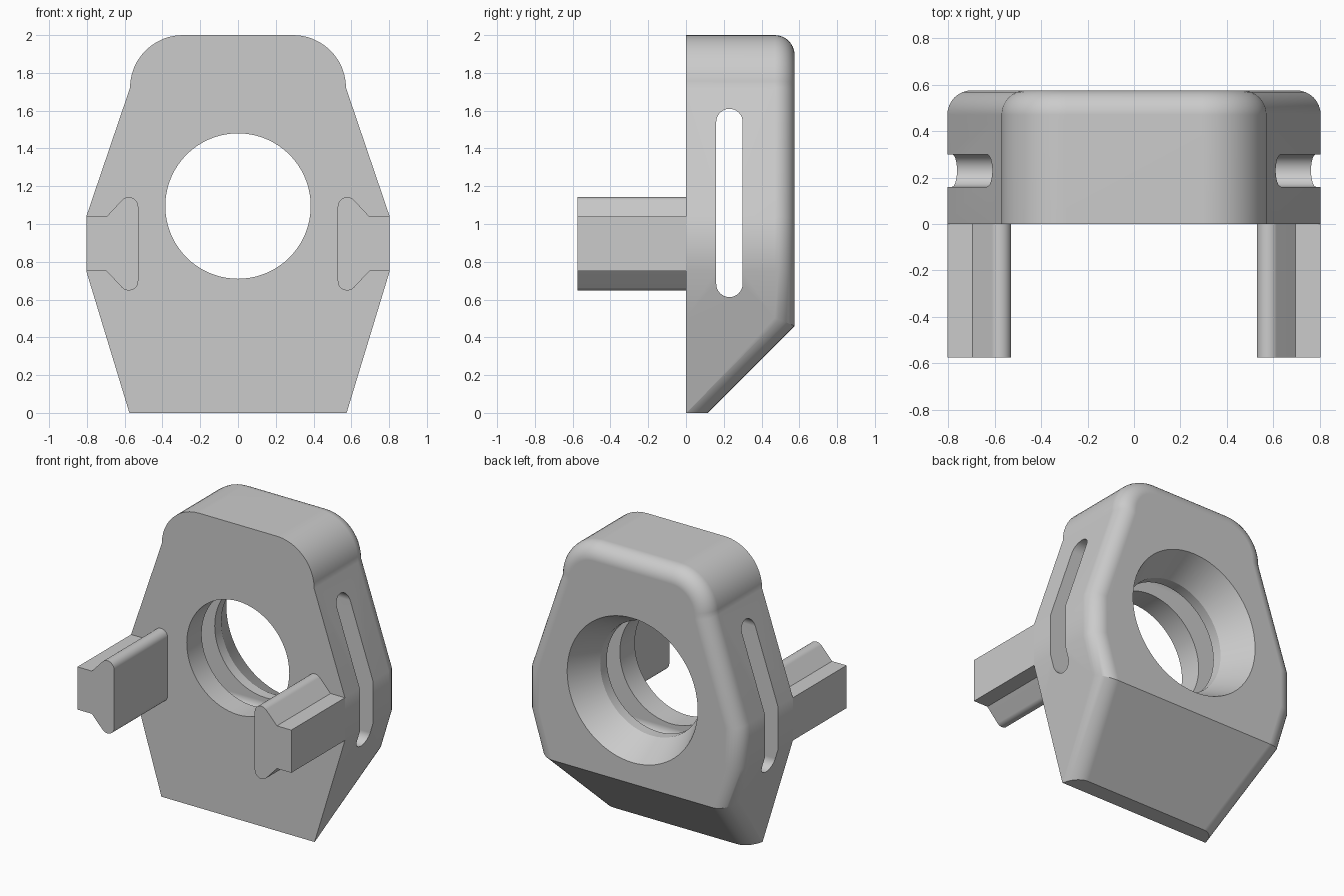
import bpy, bmesh, math
from mathutils import Vector

cube = bpy.data.objects.get("Cube")
if cube:
    bpy.data.objects.remove(cube, do_unlink=True)

grey = bpy.data.materials.new("light grey")
grey.use_nodes = True
colour = (0.6, 0.6, 0.6, 1)
grey.diffuse_color = colour
grey.node_tree.nodes["Principled BSDF"].inputs["Base Color"].default_value = colour


def arc(cx, cy, r, start, end, steps):
    angles = [math.radians(start + (end - start) * i / steps) for i in range(steps + 1)]
    return [(cx + r * math.cos(a), cy + r * math.sin(a)) for a in angles]


def loft(rings, crease=None):
    """Closed solid through matching rings; crease splits the last cap in two."""
    bm = bmesh.new()
    loops = [[bm.verts.new(p) for p in ring] for ring in rings]
    count = len(loops[0])
    for a, b in zip(loops, loops[1:]):
        for i in range(count):
            j = (i + 1) % count
            bm.faces.new((a[i], a[j], b[j], b[i]))
    bm.faces.new(loops[0])
    last = loops[-1]
    if crease:
        i, j = crease
        bm.faces.new(last[i:j + 1])
        bm.faces.new(last[j:] + last[:i + 1])
    else:
        bm.faces.new(last)
    bm.normal_update()
    bmesh.ops.recalc_face_normals(bm, faces=bm.faces[:])
    if bm.calc_volume(signed=True) < 0:
        bmesh.ops.reverse_faces(bm, faces=bm.faces[:])
    return bm


def make_object(name, bm):
    mesh = bpy.data.meshes.new(name)
    bm.to_mesh(mesh)
    bm.free()
    mesh.materials.append(grey)
    ob = bpy.data.objects.new(name, mesh)
    bpy.context.collection.objects.link(ob)
    return ob


def finish(ob):
    bpy.ops.object.select_all(action="DESELECT")
    ob.select_set(True)
    bpy.context.view_layer.objects.active = ob
    bpy.ops.object.shade_smooth_by_angle(angle=math.radians(25))
    mod = ob.modifiers.new("even shading", "WEIGHTED_NORMAL")
    mod.keep_sharp = True


# Body outline, right half from the floor up to the top edge
BACK, KNEE, ROUND = 0.575, 0.46, 0.105
half = [Vector(p) for p in [(0.575, 0), (0.803, 0.75), (0.803, 1.04)]
        + arc(0.292, 1.72, 0.28, 0, 90, 12)]


def inset(d):
    """Half outline moved inward by d, its foot kept on the floor."""
    ends = half + [Vector((-half[-1].x, half[-1].y))]
    normals = [Vector((b.y - a.y, a.x - b.x)).normalized() for a, b in zip(ends, ends[1:])]
    pts = [half[0] - Vector((d / normals[0].x, 0))]
    for p, m, n in zip(half[1:], normals, normals[1:]):
        pts.append(p - (m + n) * d / (1 + m.dot(n)))
    return pts


def body_ring(d, drop, front=False):
    """Outline inset by d, lying drop below the rear face and sloping underside."""
    pts = inset(d)
    knee = KNEE + drop * (math.sqrt(2) - 1)
    pts.insert(1, pts[0].lerp(pts[1], knee / pts[1].y))
    pts += [Vector((-p.x, p.y)) for p in reversed(pts)]
    ring = []
    for x, z in pts:
        y = min(BACK - drop, z + BACK - KNEE - drop * math.sqrt(2))
        ring.append((x, 0 if front else max(y, 0.002), z))
    return ring


# Flat front, then rings sweeping round the rear fillet
turns = [math.radians(90 * i / 8) for i in range(9)]
rings = [body_ring(0, ROUND, front=True)]
rings += [body_ring(ROUND * (1 - math.cos(t)), ROUND * (1 - math.sin(t))) for t in turns]
body = make_object("body", loft(rings, crease=(1, len(rings[0]) - 2)))

# Bore with a flared rear mouth
stations = [(-0.2, 0.385), (0.37, 0.385), (BACK, 0.49), (0.7, 0.49)]
bore = make_object("bore_cutter", loft(
    [[(x, y, z) for x, z in arc(0, 1.095, r, 0, 360, 72)[:-1]] for y, r in stations]))

# Round-ended strap slot through the whole width
slot_path = arc(0.23, 1.54, 0.07, 0, 180, 16) + arc(0.23, 0.683, 0.07, 180, 360, 16)
slot = make_object("slot_cutter", loft([[(x, y, z) for y, z in slot_path] for x in (-1, 1)]))

bpy.context.view_layer.objects.active = body
for cutter in (bore, slot):
    cutter.hide_render = True
    mod = body.modifiers.new("cut", "BOOLEAN")
    mod.operation = "DIFFERENCE"
    mod.solver = "EXACT"
    mod.object = cutter
    bpy.ops.object.modifier_apply(modifier=mod.name)
    bpy.data.objects.remove(cutter, do_unlink=True)
finish(body)

# Front arms: a block with a flared, round-tipped inner flange
MID = 0.895
upper = [(0.803, 1.04), (0.695, 1.04)] + arc(0.578, 1.092, 0.05, 45, 180, 10)
section = upper + [(x, 2 * MID - z) for x, z in reversed(upper)]
for name, side in (("left_arm", 1), ("right_arm", -1)):
    arm = make_object(name, loft([[(side * x, y, z) for x, z in section]
                                  for y in (-0.575, 0)]))
    finish(arm)
